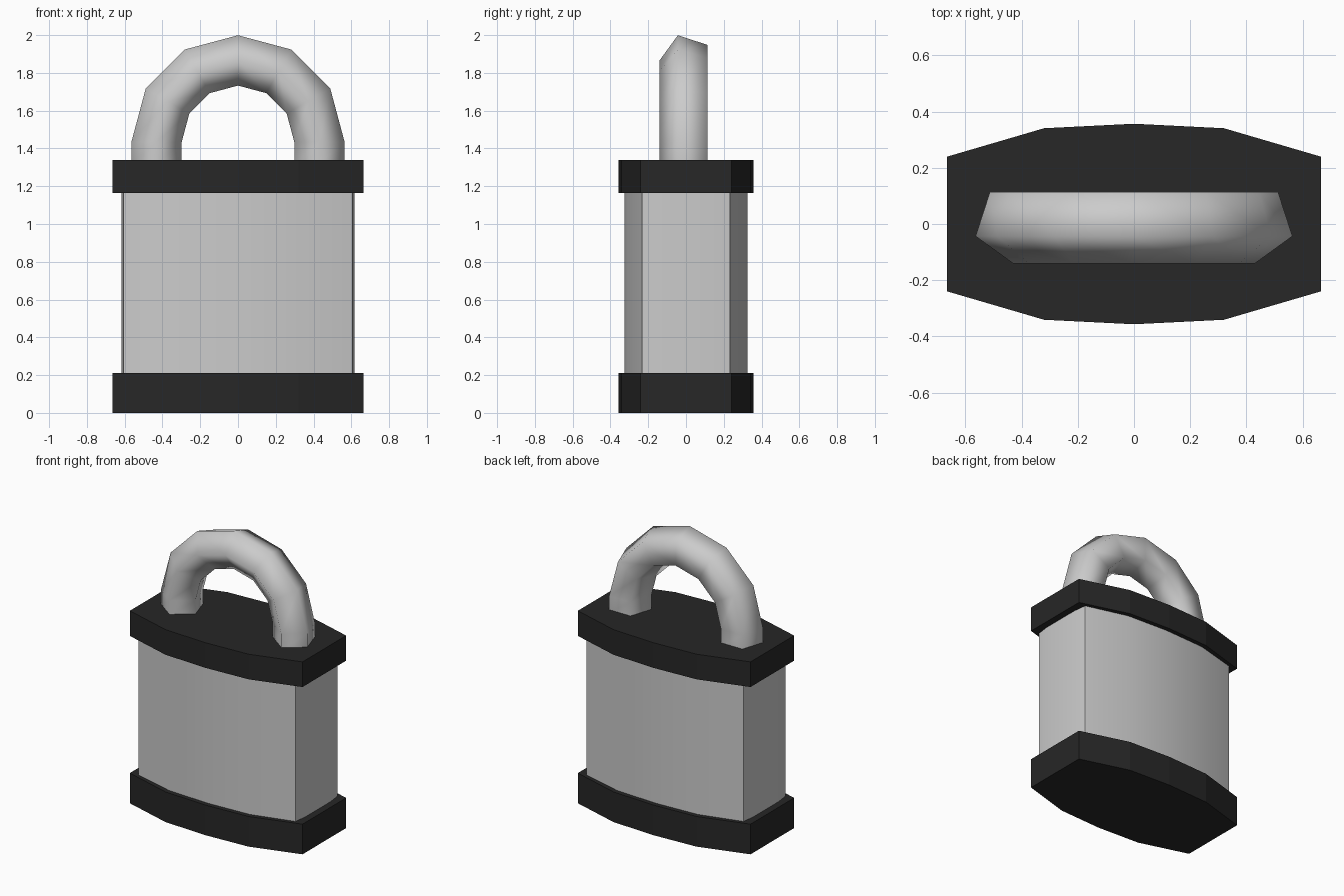
import bpy, bmesh, math
from mathutils import Vector

if "Cube" in bpy.data.objects:
    bpy.data.objects.remove(bpy.data.objects["Cube"])

black = bpy.data.materials.new("black_plastic")
black.diffuse_color = (0.02, 0.02, 0.02, 1)
black.use_nodes = True
black.node_tree.nodes["Principled BSDF"].inputs["Base Color"].default_value = black.diffuse_color


def finish(name, bm, mat=None, smooth=None):
    bmesh.ops.recalc_face_normals(bm, faces=bm.faces)
    me = bpy.data.meshes.new(name)
    bm.to_mesh(me)
    bm.free()
    ob = bpy.data.objects.new(name, me)
    bpy.context.collection.objects.link(ob)
    if mat:
        me.materials.append(mat)
    if smooth:
        bpy.ops.object.select_all(action='DESELECT')
        ob.select_set(True)
        bpy.context.view_layer.objects.active = ob
        bpy.ops.object.shade_smooth_by_angle(angle=math.radians(smooth))
    return ob


def prism(name, half, depth, z0, z1, mat=None, smooth=None):
    """Extrude a footprint given by its +x +y quarter, mirrored to all sides."""
    back = [(0, depth)] + half
    back = [(-x, y) for x, y in reversed(half)] + back
    outline = back + [(x, -y) for x, y in reversed(back)]
    bm = bmesh.new()
    base = bm.faces.new([bm.verts.new((x, y, z0)) for x, y in outline])
    top = bmesh.ops.extrude_face_region(bm, geom=[base], use_keep_orig=True)["geom"]
    verts = [g for g in top if isinstance(g, bmesh.types.BMVert)]
    bmesh.ops.translate(bm, verts=verts, vec=(0, 0, z1 - z0))
    return finish(name, bm, mat, smooth)


# Bowed end caps and the slightly smaller metal body between them
cap = [(0.32, 0.341), (0.665, 0.24)]
prism("bottom_cap", cap, 0.357, 0, 0.21, black)
prism("top_cap", cap, 0.357, 1.165, 1.34, black)
prism("body", [(0.31, 0.311), (0.605, 0.232), (0.617, 0.14)], 0.326, 0.21, 1.165, smooth=60)

# Shackle: five-sided tube swept up one leg, round the arch and down the other
R, r, zc, sides = 0.431, 0.14, 1.435, 5
rings = [(0, 1.32)] + [(math.radians(30 * i), zc) for i in range(7)] + [(math.pi, 1.32)]
bm = bmesh.new()
loops = []
for a, z in rings:
    out = Vector((math.cos(a), 0, math.sin(a)))
    loop = []
    for k in range(sides):
        t = 2 * math.pi * k / sides - math.pi / 2
        p = out * (R + r * math.cos(t)) + Vector((0, r * math.sin(t), z))
        loop.append(bm.verts.new(p))
    loops.append(loop)
for a, b in zip(loops, loops[1:]):
    for k in range(sides):
        n = (k + 1) % sides
        bm.faces.new((a[k], a[n], b[n], b[k]))
bm.faces.new(loops[0])
bm.faces.new(loops[-1])
finish("shackle", bm, smooth=80)
